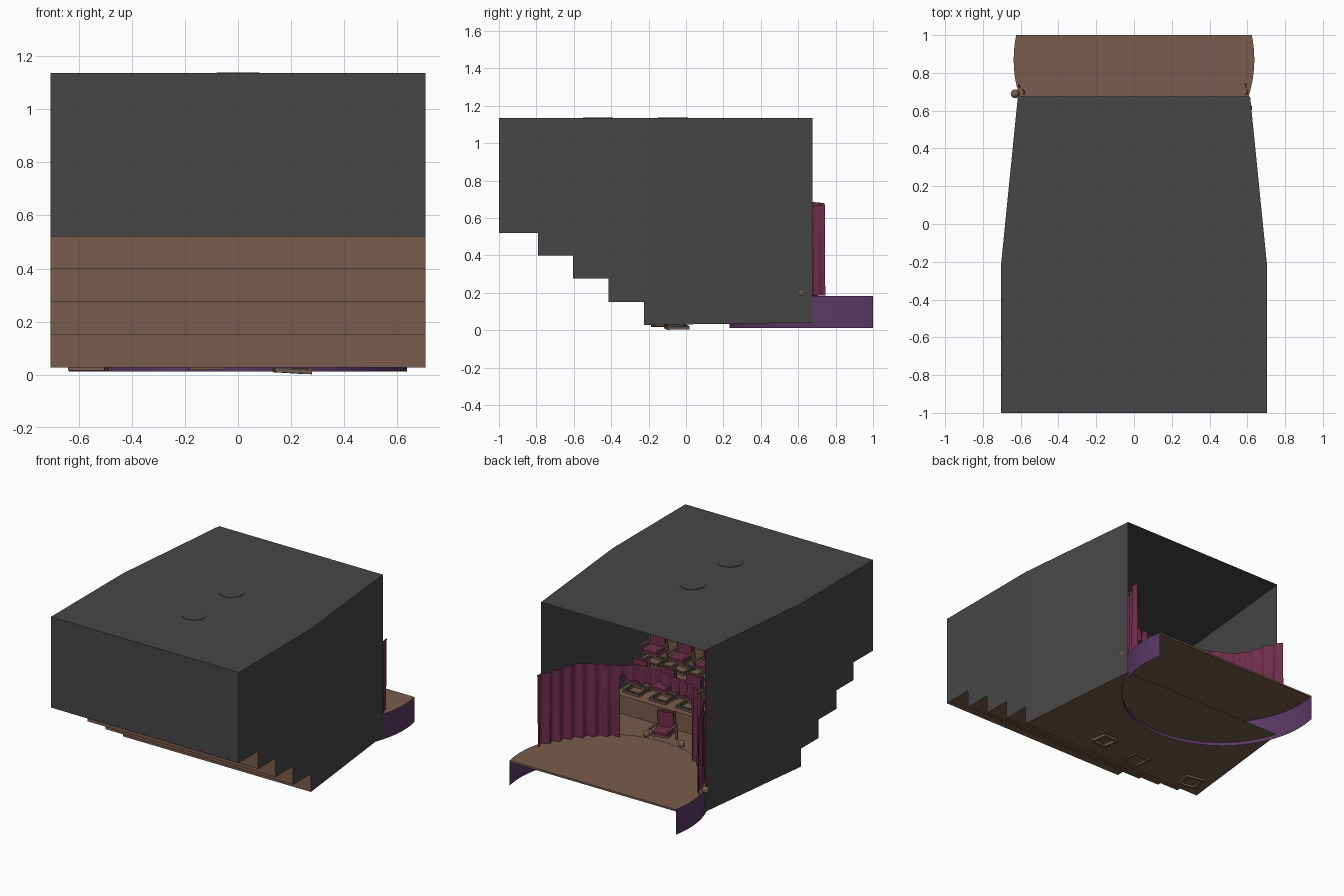
import bpy, bmesh, math
from mathutils import Vector, Matrix

if "Cube" in bpy.data.objects:
    bpy.data.objects.remove(bpy.data.objects["Cube"])

def mat(name, rgb):
    m = bpy.data.materials.new(name)
    m.diffuse_color = (*rgb, 1)
    m.use_nodes = True
    m.node_tree.nodes["Principled BSDF"].inputs["Base Color"].default_value = m.diffuse_color
    return m

GREY = mat("charcoal grey", (0.062, 0.062, 0.062))
BROWN = mat("wood brown", (0.19, 0.108, 0.072))
PURPLE = mat("stage purple", (0.10, 0.04, 0.125))
WINE = mat("wine red", (0.16, 0.027, 0.07))

def finish(bm, name, mats, smooth=False):
    me = bpy.data.meshes.new(name)
    bm.to_mesh(me)
    bm.free()
    for m in mats:
        me.materials.append(m)
    if smooth:
        for p in me.polygons:
            p.use_smooth = True
    ob = bpy.data.objects.new(name, me)
    bpy.context.collection.objects.link(ob)
    return ob

def face(bm, pts, mi=0):
    f = bm.faces.new([bm.verts.new(p) for p in pts])
    f.material_index = mi
    return f

def box(bm, c, s, mi=0):
    r = bmesh.ops.create_cube(bm, size=1, matrix=Matrix.Translation(c) @ Matrix.Diagonal((*s, 1)))
    for f in {f for v in r["verts"] for f in v.link_faces}:
        f.material_index = mi

# hall dimensions
TOP, KINK, END = 1.135, -0.225, 0.675
def half_width(y):
    return 0.705 if y <= KINK else 0.705 - 0.09 * (y - KINK) / (END - KINK)

# stepped floor: thin profile extruded across the width
treads = [(-1.0, 0.52), (-0.79, 0.40), (-0.605, 0.275), (-0.415, 0.15), (KINK, 0.028)]
profile = [(-1.0, 0.52)]
for (y0, z0), (y1, z1) in zip(treads, treads[1:]):
    profile += [(y1, z0), (y1, z1)]
profile.append((END, 0.04))
bm = bmesh.new()
for (y0, z0), (y1, z1) in zip(profile, profile[1:]):
    a, b = half_width(y0), half_width(y1)
    face(bm, [(-a, y0, z0), (a, y0, z0), (b, y1, z1), (-b, y1, z1)])
finish(bm, "stepped_floor", [BROWN])

# walls and ceiling, open behind the stage
bm = bmesh.new()
w0, w1 = half_width(-1), half_width(END)
for s in (-1, 1):
    face(bm, [(s * w0, y, z) for y, z in profile[:-2]] + [(s * w0, KINK, 0.028), (s * w0, KINK, TOP), (s * w0, -1, TOP)])
    face(bm, [(s * w0, KINK, 0.028), (s * w1, END, 0.04), (s * w1, END, TOP), (s * w0, KINK, TOP)])
face(bm, [(-w0, -1, 0.52), (w0, -1, 0.52), (w0, -1, TOP), (-w0, -1, TOP)])
face(bm, [(-w0, -1, TOP), (w0, -1, TOP), (w0, KINK, TOP), (w1, END, TOP), (-w1, END, TOP), (-w0, KINK, TOP)])
bmesh.ops.remove_doubles(bm, verts=bm.verts, dist=0.0005)
bmesh.ops.recalc_face_normals(bm, faces=bm.faces)
finish(bm, "hall_walls", [GREY])

# round ceiling lights, just showing through the roof
for i, y in enumerate((-0.47, -0.07)):
    bm = bmesh.new()
    bmesh.ops.create_cone(bm, cap_ends=True, segments=32, radius1=0.08, radius2=0.08, depth=0.02,
                          matrix=Matrix.Translation((0, y, TOP - 0.007)))
    finish(bm, f"ceiling_light_{i}", [GREY])

# stage: circle cut straight at the rear, open below
CY, R = 0.87, 0.637
def arc(deg, r, z):
    a = math.radians(deg)
    return Vector((r * math.sin(a), CY - r * math.cos(a), z))

lim = 90 + math.degrees(math.asin((1 - CY) / R))
angles = [-lim + 2 * lim * i / 64 for i in range(65)]
bm = bmesh.new()
face(bm, [arc(a, R, 0.183) for a in angles])
face(bm, [arc(-lim, R, 0.183), arc(lim, R, 0.183), arc(lim, R, 0.17), arc(-lim, R, 0.17)])
finish(bm, "stage_top", [BROWN])
bm = bmesh.new()
for a, b in zip(angles, angles[1:]):
    face(bm, [arc(a, R, 0.012), arc(b, R, 0.012), arc(b, R, 0.183), arc(a, R, 0.183)])
bmesh.ops.remove_doubles(bm, verts=bm.verts, dist=0.0005)
finish(bm, "stage_skirt", [PURPLE], True)

# pleated curtains following the stage edge
def drape(name, a0, a1, n, hem):
    bm = bmesh.new()
    rows = 6
    grid = []
    for i in range(n + 1):
        a = a0 + (a1 - a0) * i / n
        top = 0.675 + 0.01 * math.sin(math.radians(a * 9))
        low = hem(a)
        col = []
        for j in range(rows + 1):
            t = j / rows
            r = 0.605 + (0.006 + 0.008 * t) * math.sin(math.radians(a * 50))
            col.append(bm.verts.new(arc(a, r + 0.01 * (abs(a) > 70), top + (low - top) * t)))
        grid.append(col)
    for p, q in zip(grid, grid[1:]):
        for j in range(rows):
            bm.faces.new((p[j], p[j + 1], q[j + 1], q[j]))
    finish(bm, name, [WINE], True)

drape("left_curtain", -78, -26, 90, lambda a: 0.185)
drape("right_curtain", 26, 78, 90, lambda a: 0.185)
drape("valance", -26, 26, 90, lambda a: 0.60 - 0.04 * abs(math.sin(math.radians(a * 7))))

# ball footlights around the stage edge
for i, a in enumerate((-74, -42, -11, 12, 39, 67)):
    bm = bmesh.new()
    bmesh.ops.create_uvsphere(bm, u_segments=16, v_segments=10, radius=0.023,
                              matrix=Matrix.Translation(arc(a, 0.655, 0.20)))
    finish(bm, f"footlight_{i}", [BROWN], True)

# chair: square base frame, post, cushion, back and arms
bm = bmesh.new()
for s in (-1, 1):
    box(bm, (s * 0.055, 0, 0.006), (0.016, 0.12, 0.012), 0)
    box(bm, (0, s * 0.052, 0.006), (0.126, 0.016, 0.012), 0)
    box(bm, (s * 0.055, 0, 0.016), (0.014, 0.12, 0.008), 2)
    box(bm, (0, s * 0.052, 0.016), (0.124, 0.014, 0.008), 2)
    box(bm, (s * 0.064, -0.052, 0.055), (0.012, 0.012, 0.11), 0)
    box(bm, (s * 0.064, 0, 0.115), (0.014, 0.115, 0.01), 0)
box(bm, (0, 0, 0.075), (0.12, 0.115, 0.012), 0)
box(bm, (0, 0.004, 0.088), (0.108, 0.1, 0.018), 1)
box(bm, (0, -0.056, 0.145), (0.125, 0.012, 0.12), 0)
box(bm, (0, -0.046, 0.148), (0.108, 0.012, 0.1), 1)
first = finish(bm, "floor_chair_0", [BROWN, WINE, GREY])

def place(ob, loc, rot=(0, 0, 0)):
    ob.location = loc
    ob.rotation_euler = rot

def chair(name, loc, rot=(0, 0, 0)):
    ob = bpy.data.objects.new(name, first.data)
    bpy.context.collection.objects.link(ob)
    place(ob, loc, rot)

# loose chairs on the flat floor
place(first, (0.2, -0.05, 0.006), (0, 0.06, 0.15))
chair("floor_chair_1", (-0.56, -0.11, 0.016), (0, 0, -0.2))
chair("floor_chair_2", (-0.12, -0.12, 0.019), (0, -0.03, 0.1))

# chair rows on the steps
for r, (y, z) in enumerate([(-0.325, 0.15), (-0.515, 0.275), (-0.70, 0.40), (-0.89, 0.52)]):
    for i in range(7):
        chair(f"row_{r}_chair_{i}", (-0.6 + 0.2 * i, y, z + 0.001))
